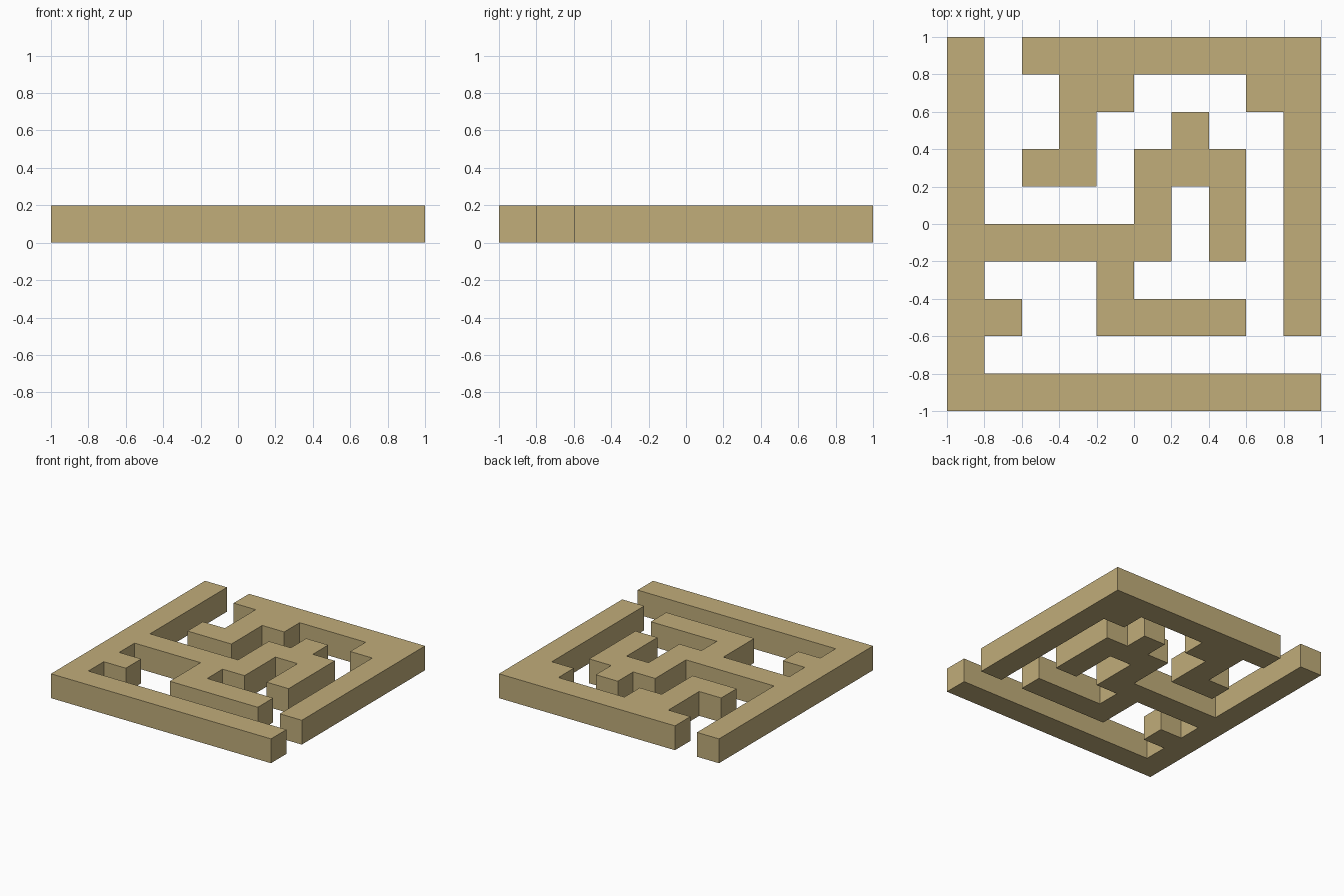
import bpy
import bmesh
from mathutils import Vector

cube = bpy.data.objects.get("Cube")
if cube:
    bpy.data.objects.remove(cube, do_unlink=True)

CELL = 0.2
HEIGHT = 0.2

# Floor plan, back row first: L = left wall and branches, R = right wall and branches
PLAN = [
    "L.RRRRRRRR",
    "L..RR...RR",
    "L..R..L..R",
    "L.RR.LLL.R",
    "L....L.L.R",
    "LLLLLL.L.R",
    "L...L....R",
    "LL..LLLL.R",
    "L.........",
    "LLLLLLLLLL",
]

tan = bpy.data.materials.new("tan")
tan.use_nodes = True
color = (0.533, 0.418, 0.195, 1.0)
tan.diffuse_color = color
tan.node_tree.nodes["Principled BSDF"].inputs["Base Color"].default_value = color


def build_wall(name, mark):
    """Merge all marked plan cells into one flat outline and raise it."""
    bm = bmesh.new()
    for row, line in enumerate(PLAN):
        for col, char in enumerate(line):
            if char != mark:
                continue
            x, y = col * CELL - 1, 1 - (row + 1) * CELL
            corners = [(x, y), (x + CELL, y), (x + CELL, y + CELL), (x, y + CELL)]
            bm.faces.new([bm.verts.new((cx, cy, 0)) for cx, cy in corners])
    bmesh.ops.remove_doubles(bm, verts=bm.verts[:], dist=0.001)
    bmesh.ops.dissolve_limit(bm, angle_limit=0.01, verts=bm.verts[:], edges=bm.edges[:])

    # Extrude the outline, keeping the underside closed
    raised = bmesh.ops.extrude_face_region(bm, geom=bm.faces[:], use_keep_orig=True)
    tops = [v for v in raised["geom"] if isinstance(v, bmesh.types.BMVert)]
    bmesh.ops.translate(bm, verts=tops, vec=Vector((0, 0, HEIGHT)))
    bmesh.ops.recalc_face_normals(bm, faces=bm.faces[:])

    mesh = bpy.data.meshes.new(name)
    bm.to_mesh(mesh)
    bm.free()
    mesh.materials.append(tan)
    obj = bpy.data.objects.new(name, mesh)
    bpy.context.collection.objects.link(obj)


build_wall("left_maze_wall", "L")
build_wall("right_maze_wall", "R")
